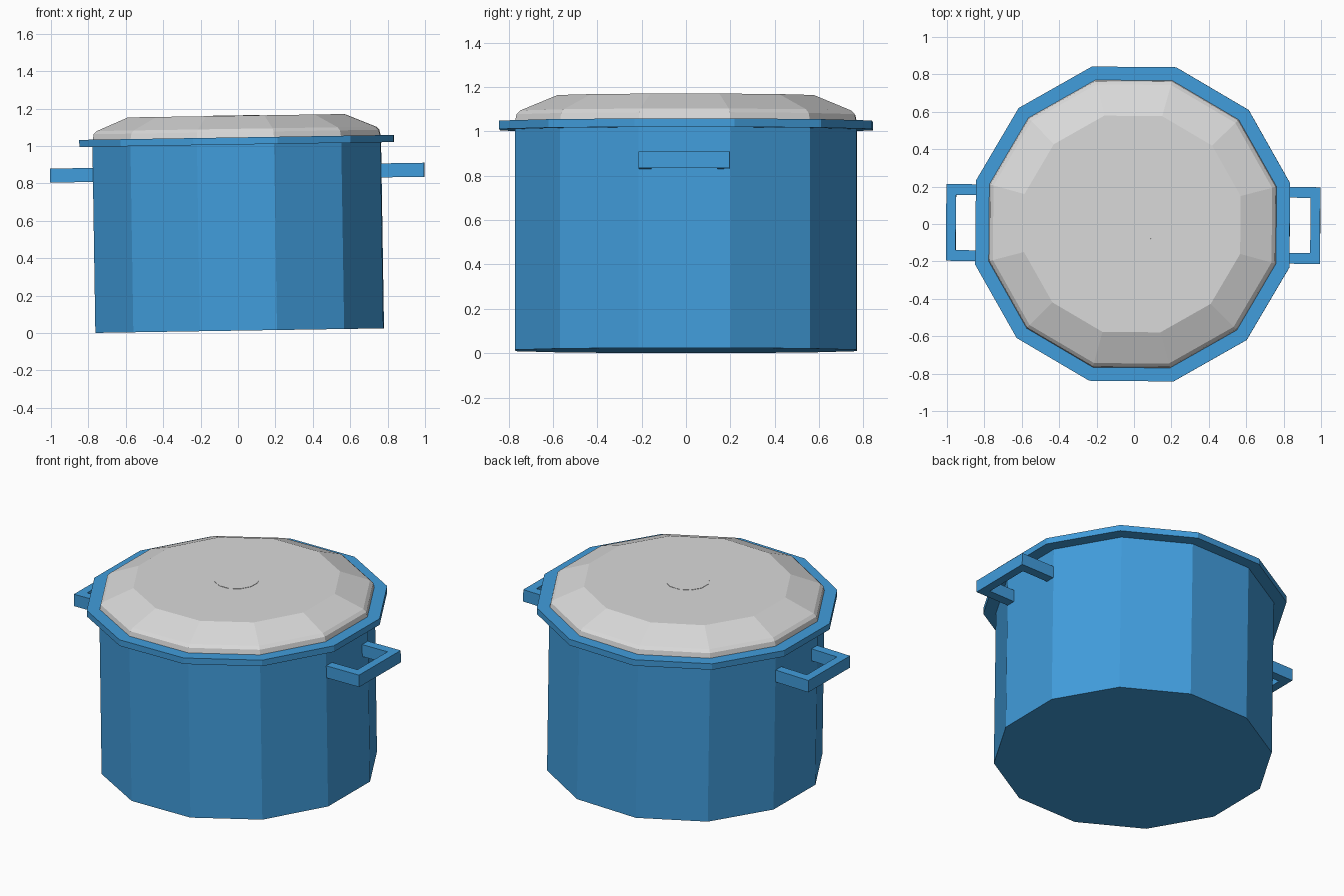
import bpy, bmesh, math
from mathutils import Matrix

cube = bpy.data.objects.get("Cube")
if cube:
    bpy.data.objects.remove(cube, do_unlink=True)

SIDES = 12
# The whole pot leans slightly to one side
LEAN = (Matrix.Translation((0.009, 0, 0.0125))
        @ Matrix.Rotation(math.radians(-0.9), 4, 'Y')
        @ Matrix.Rotation(math.radians(-0.5), 4, 'Z'))


def material(name, rgb):
    mat = bpy.data.materials.new(name)
    mat.use_nodes = True
    color = (*rgb, 1)
    mat.diffuse_color = color
    mat.node_tree.nodes["Principled BSDF"].inputs["Base Color"].default_value = color
    return mat


def finish(name, bm, mat):
    bmesh.ops.recalc_face_normals(bm, faces=bm.faces)
    mesh = bpy.data.meshes.new(name)
    bm.to_mesh(mesh)
    bm.free()
    mesh.materials.append(mat)
    obj = bpy.data.objects.new(name, mesh)
    bpy.context.collection.objects.link(obj)
    obj.matrix_world = LEAN
    return obj


def lathe(name, profile, mat):
    """Turn (flat-side radius, z) points into a faceted solid, capping both ends."""
    bm = bmesh.new()
    rings = []
    for r, z in profile:
        r /= math.cos(math.pi / SIDES)
        angles = [(i + 0.5) * math.tau / SIDES for i in range(SIDES)]
        rings.append([bm.verts.new((r * math.cos(a), r * math.sin(a), z)) for a in angles])
    for low, high in zip(rings, rings[1:]):
        for i in range(SIDES):
            j = (i + 1) % SIDES
            bm.faces.new((low[i], low[j], high[j], high[i]))
    bm.faces.new(rings[0])
    bm.faces.new(rings[-1])
    return finish(name, bm, mat)


def handle(name, side, mat):
    """U-shaped flat grip, extruded upward from its outline."""
    outline = [(0.74, -0.205), (1.0, -0.205), (1.0, 0.205), (0.74, 0.205),
               (0.74, 0.148), (0.948, 0.148), (0.948, -0.148), (0.74, -0.148)]
    bm = bmesh.new()
    face = bm.faces.new([bm.verts.new((side * x, y, 0.807)) for x, y in outline])
    grown = bmesh.ops.extrude_face_region(bm, geom=[face])
    top = [v for v in grown["geom"] if isinstance(v, bmesh.types.BMVert)]
    bmesh.ops.translate(bm, verts=top, vec=(0, 0, 0.075))
    return finish(name, bm, mat)


blue = material("enamel blue", (0.053, 0.337, 0.716))
grey = material("light grey metal", (0.70, 0.70, 0.70))

# Hollow pot with an outward rim
lathe("pot_body", [(0.77, 0), (0.77, 0.995), (0.84, 0.995), (0.84, 1.033),
                   (0.73, 1.033), (0.73, 0.04)], blue)

# Lid with a bevelled edge and sloping shoulder
lathe("lid", [(0.768, 1.033), (0.762, 1.062), (0.745, 1.079), (0.578, 1.149)], grey)

# Thin disc in the middle of the lid
lathe("lid_disc", [(0.125, 1.147), (0.125, 1.151)], grey)

# Side handles
for side, label in ((1, "left"), (-1, "right")):
    handle(label + "_handle", side, blue)
